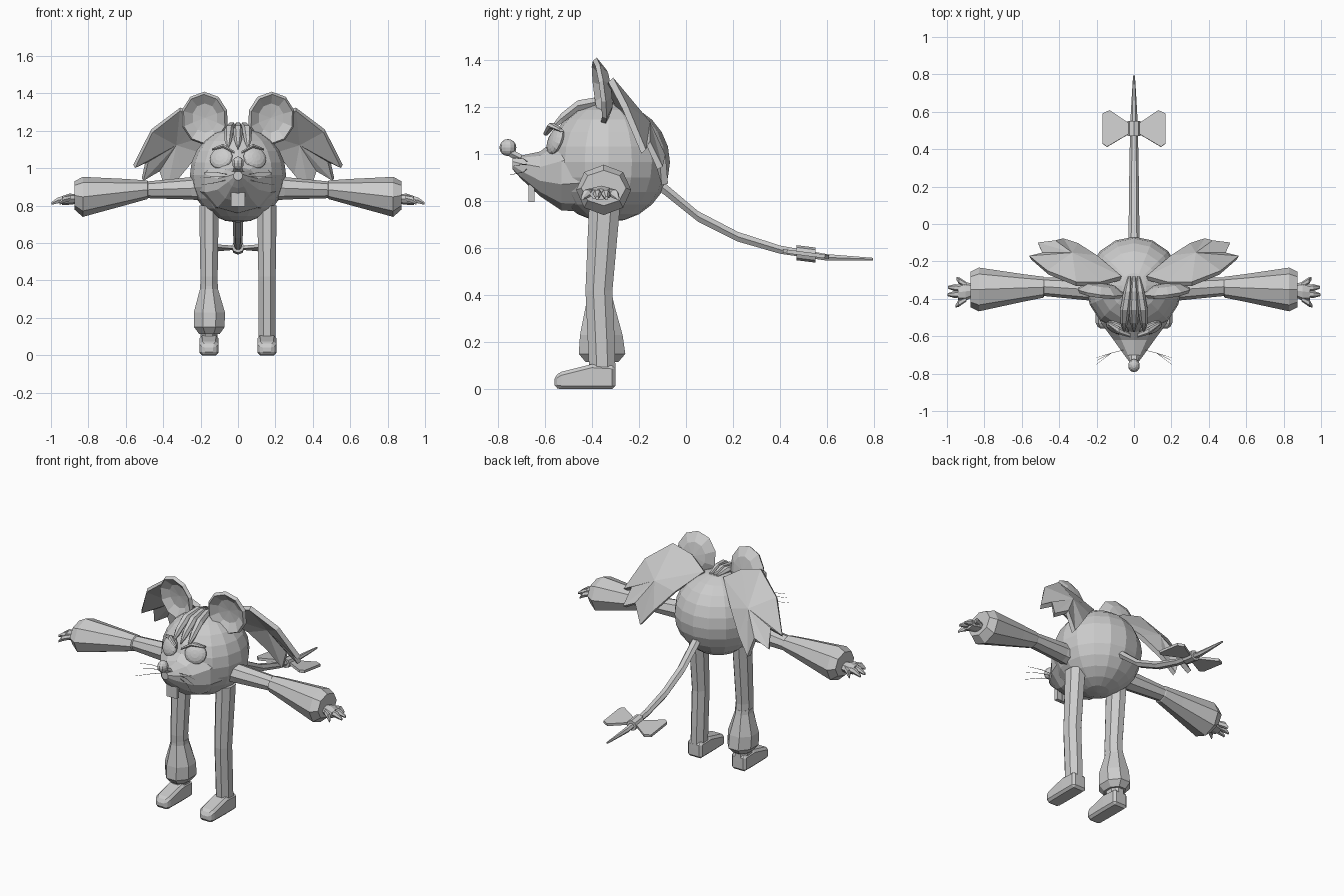
import bpy, bmesh, math
from mathutils import Matrix, Vector

grey = bpy.data.materials.new("light_grey")
grey.diffuse_color = (0.6, 0.6, 0.6, 1)


def finish(name, bm):
    bmesh.ops.recalc_face_normals(bm, faces=bm.faces)
    me = bpy.data.meshes.new(name)
    bm.to_mesh(me)
    bm.free()
    me.materials.append(grey)
    ob = bpy.data.objects.new(name, me)
    bpy.context.collection.objects.link(ob)
    return ob


def loft(name, axis, rings, n=8, turn=0.0):
    """Skin elliptical rings (x, y, z, half_width, half_height) across an axis."""
    bm = bmesh.new()
    rows = []
    for x, y, z, a, b in rings:
        row = []
        for i in range(n):
            t = 2 * math.pi * (i + turn) / n
            u, v = a * math.cos(t), b * math.sin(t)
            off = {'x': (0, u, v), 'y': (u, 0, v), 'z': (u, v, 0)}[axis]
            row.append(bm.verts.new(Vector((x, y, z)) + Vector(off)))
        rows.append(row)
    for r, s in zip(rows, rows[1:]):
        for i in range(n):
            j = (i + 1) % n
            bm.faces.new((r[i], r[j], s[j], s[i]))
    bm.faces.new(rows[0])
    bm.faces.new(rows[-1])
    return finish(name, bm)


def ball(name, loc, scale, rot=None, seg=16, rings=12):
    bm = bmesh.new()
    m = Matrix.Translation(loc) @ (rot or Matrix()) @ Matrix.Diagonal((*scale, 1))
    bmesh.ops.create_uvsphere(bm, u_segments=seg, v_segments=rings, radius=1, matrix=m)
    return finish(name, bm)


def box(name, lo, hi):
    bm = bmesh.new()
    c = [(p + q) / 2 for p, q in zip(lo, hi)]
    d = [q - p for p, q in zip(lo, hi)]
    bmesh.ops.create_cube(bm, size=1, matrix=Matrix.Translation(c) @ Matrix.Diagonal((*d, 1)))
    return finish(name, bm)


def thicken(ob, t, offset=0):
    m = ob.modifiers.new("thickness", 'SOLIDIFY')
    m.thickness, m.offset = t, offset


# Round body, snout, nose and teeth
C = Vector((0, -0.33, 0.965))
ball("body", C, (0.257, 0.262, 0.255))
loft("snout", 'y', [(0, -0.45, 0.93, 0.215, 0.175), (0, -0.53, 0.92, 0.185, 0.16),
                    (0, -0.62, 0.915, 0.115, 0.095), (0, -0.70, 0.943, 0.055, 0.05),
                    (0, -0.738, 0.96, 0.025, 0.025)], 10, 0.5)
ball("nose", (0, -0.757, 1.027), (0.032, 0.036, 0.036), seg=10, rings=8)
loft("nose_bridge", 'y', [(0, -0.70, 0.98, 0.03, 0.02), (0, -0.75, 1.005, 0.022, 0.02)], 6)
for s in (-1, 1):
    box("tooth", (s * 0.019 - 0.018, -0.67, 0.795), (s * 0.019 + 0.018, -0.645, 0.87))

# Tufts of hair on the crown
for x in (-0.048, 0, 0.048):
    loft("hair_tuft", 'y', [(x * 0.5, -0.28, 1.215, 0.008, 0.008), (x * 0.7, -0.36, 1.225, 0.022, 0.022),
                            (x, -0.46, 1.205, 0.026, 0.026), (x * 1.1, -0.53, 1.15, 0.02, 0.026),
                            (x * 1.1, -0.578, 1.105, 0.004, 0.006)], 6)

for s in (-1, 1):
    # Eyes and brows lie flat on the body
    n = Vector((s * 0.09, -0.225, 0.09))
    rot = n.to_track_quat('Z', 'Y').to_matrix().to_4x4()
    ball("eye", C + n, (0.065, 0.062, 0.025), rot, 14, 8)
    loft("brow", 'x', [(s * 0.02, -0.595, 1.085, 0.012, 0.008), (s * 0.08, -0.57, 1.12, 0.02, 0.012),
                       (s * 0.14, -0.53, 1.10, 0.01, 0.006)], 6)

    # Whiskers
    for dz in (-0.04, 0, 0.03):
        loft("whisker", 'x', [(s * 0.04, -0.67, 0.955 + dz * 0.3, 0.002, 0.002),
                              (s * 0.12, -0.69, 0.955 + dz * 0.8, 0.002, 0.002),
                              (s * 0.2, -0.73 + dz * 0.5, 0.95 + dz, 0.001, 0.001)], 3)

    # Dished ears
    bm = bmesh.new()
    N = 10
    mid = bm.verts.new((0, 0.03, 0))
    rings = []
    for k, d in ((0.6, 0.022), (1.0, -0.012)):
        rings.append([bm.verts.new((0.122 * k * math.cos(2 * math.pi * (i + 0.5) / N), d,
                                    0.138 * k * math.sin(2 * math.pi * (i + 0.5) / N))) for i in range(N)])
    for i in range(N):
        j = (i + 1) % N
        bm.faces.new((mid, rings[0][i], rings[0][j]))
        bm.faces.new((rings[0][i], rings[1][i], rings[1][j], rings[0][j]))
    bm.transform(Matrix.Translation((s * 0.178, -0.358, 1.267)) @ Matrix.Rotation(s * 0.12, 4, 'Z')
                 @ Matrix.Rotation(0.13, 4, 'X'))
    thicken(finish("ear", bm), 0.022)

    # Ragged leaf-shaped wings, cupped around a raised middle
    edge = [(0.07, -0.29, 1.21), (0.18, -0.32, 1.28), (0.31, -0.32, 1.315), (0.46, -0.26, 1.20),
            (0.555, -0.18, 1.01), (0.485, -0.16, 1.045), (0.51, -0.11, 0.94), (0.42, -0.10, 0.99),
            (0.38, -0.09, 0.87), (0.30, -0.115, 0.97), (0.20, -0.18, 1.09)]
    bm = bmesh.new()
    mid = bm.verts.new((s * 0.33, -0.165, 1.13))
    vs = [bm.verts.new((s * x, y, z)) for x, y, z in edge]
    for i, v in enumerate(vs):
        bm.faces.new((mid, v, vs[(i + 1) % len(vs)]))
    thicken(finish("wing", bm), 0.028)

    # Arm with a wide flared sleeve
    loft("arm", 'x', [(s * 0.18, -0.35, 0.90, 0.065, 0.075), (s * 0.25, -0.35, 0.893, 0.058, 0.06),
                      (s * 0.48, -0.335, 0.885, 0.05, 0.045), (s * 0.485, -0.338, 0.885, 0.056, 0.05),
                      (s * 0.60, -0.342, 0.873, 0.075, 0.07), (s * 0.83, -0.35, 0.847, 0.117, 0.107),
                      (s * 0.875, -0.35, 0.855, 0.095, 0.075)], 8)
    # Hand with four fingers
    loft("palm", 'x', [(s * 0.86, -0.355, 0.835, 0.035, 0.025), (s * 0.90, -0.36, 0.835, 0.05, 0.03),
                       (s * 0.94, -0.365, 0.828, 0.045, 0.024)], 8)
    for y0, y1, x1 in ((-0.325, -0.29, 0.95), (-0.345, -0.338, 0.995),
                       (-0.375, -0.378, 0.998), (-0.40, -0.44, 0.955)):
        ym = y0 * 0.4 + y1 * 0.6
        loft("finger", 'x', [(s * 0.895, y0, 0.84, 0.014, 0.016), (s * (0.5 * x1 + 0.46), ym, 0.83, 0.019, 0.019),
                             (s * x1, y1, 0.812, 0.007, 0.008)], 6)

    # Leg and shoe
    x = s * 0.155
    loft("leg", 'z', [(x, -0.345, 0.80, 0.056, 0.072), (x, -0.35, 0.72, 0.055, 0.07),
                      (x, -0.37, 0.42, 0.05, 0.062), (x, -0.36, 0.20, 0.049, 0.062),
                      (x, -0.355, 0.06, 0.049, 0.06)], 8, 0.5)
    shoe = loft("shoe", 'y', [(x, -0.30, 0.05, 0.071, 0.071), (x, -0.40, 0.053, 0.073, 0.075),
                              (x, -0.53, 0.037, 0.07, 0.052), (x, -0.56, 0.03, 0.05, 0.036)], 4, 0.5)
    bev = shoe.modifiers.new("soft_edges", 'BEVEL')
    bev.width, bev.segments = 0.014, 1

# Loose warmer around one ankle
loft("leg_warmer", 'z', [(-0.155, -0.367, 0.38, 0.052, 0.062), (-0.155, -0.365, 0.355, 0.052, 0.066),
                         (-0.153, -0.36, 0.23, 0.09, 0.098), (-0.153, -0.357, 0.15, 0.088, 0.107),
                         (-0.153, -0.357, 0.115, 0.06, 0.075)], 8, 0.5)

# Drooping tail
loft("tail", 'y', [(0, -0.16, 0.90, 0.03, 0.03), (0, -0.09, 0.85, 0.03, 0.03), (0, 0.05, 0.735, 0.028, 0.026),
                   (0, 0.22, 0.648, 0.026, 0.024), (0, 0.40, 0.593, 0.023, 0.02),
                   (0, 0.60, 0.56, 0.017, 0.016), (0, 0.795, 0.553, 0.005, 0.006)], 6)

# Bow tied on the tail
bm = bmesh.new()
pts = [(0.03, 0.54), (0.13, 0.608), (0.168, 0.59), (0.168, 0.43), (0.145, 0.412), (0.03, 0.48)]
outline = pts + [(-x, y) for x, y in reversed(pts)]
bm.faces.new([bm.verts.new((x, y, 0.576 - 0.13 * (y - 0.5))) for x, y in outline])
thicken(finish("bow", bm), 0.016)
loft("bow_knot", 'y', [(0, 0.47, 0.58, 0.034, 0.032), (0, 0.55, 0.57, 0.034, 0.032)], 8)
